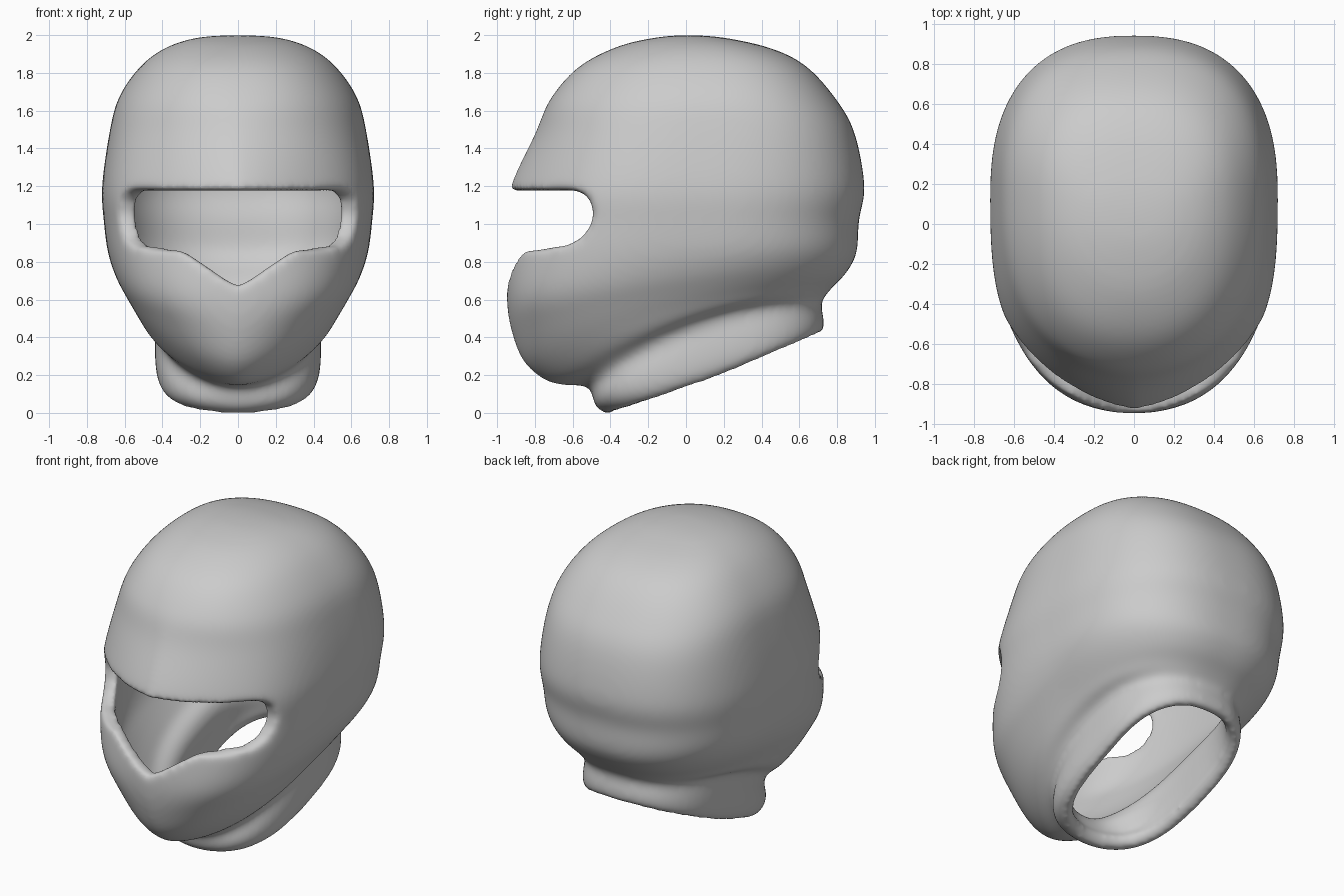
import bpy, bmesh, math

if "Cube" in bpy.data.objects:
    bpy.data.objects.remove(bpy.data.objects["Cube"])

# Shell rings, crown to collar:
# front y, front z, back y, back z, half width, front roundness, side arch, front point
RINGS = [
    (0.02, 2.00, 0.04, 2.00, 0.01, 2.0, 0, 0),
    (-0.14, 1.99, 0.21, 1.985, 0.21, 2.2, 0, 0),
    (-0.36, 1.94, 0.45, 1.93, 0.38, 2.2, 0, 0),
    (-0.57, 1.83, 0.63, 1.84, 0.515, 2.3, 0, 0),
    (-0.72, 1.66, 0.78, 1.68, 0.63, 2.4, 0, 0.04),
    (-0.80, 1.48, 0.89, 1.49, 0.68, 2.6, 0, 0.12),
    (-0.935, 1.19, 0.945, 1.20, 0.72, 2.7, 0, 0.22),
    (-0.94, 1.00, 0.915, 1.02, 0.71, 2.7, 0, 0.18),
    (-0.945, 0.80, 0.91, 0.90, 0.69, 2.7, 0, 0.08),
    (-0.95, 0.60, 0.895, 0.82, 0.65, 2.7, 0.02, 0.05),
    (-0.925, 0.43, 0.84, 0.73, 0.60, 2.5, 0.06, 0.09),
    (-0.855, 0.26, 0.77, 0.66, 0.55, 2.3, 0.10, 0.12),
    (-0.71, 0.155, 0.73, 0.61, 0.505, 2.3, 0.12, 0.12),
    (-0.52, 0.14, 0.71, 0.58, 0.435, 2.5, 0.12, 0.03),
    (-0.495, 0.08, 0.73, 0.50, 0.44, 2.9, 0.06, 0),
    (-0.475, 0.025, 0.73, 0.44, 0.435, 2.9, 0, 0.03),
    (-0.40, -0.015, 0.70, 0.405, 0.40, 2.8, -0.02, 0.06),
]
SEG, STEPS, BACK = 80, 6, 2.45


def catmull(p0, p1, p2, p3, t):
    return [0.5 * (2*b + (c - a)*t + (2*a - 5*b + 4*c - d)*t*t + (3*b - a - 3*c + d)*t**3)
            for a, b, c, d in zip(p0, p1, p2, p3)]


def ring_points(r):
    yf, zf, yb, zb, w, nf, arch, point = r
    cy = yf + 0.57 * (yb - yf)
    pts = []
    for i in range(SEG):
        a = 2 * math.pi * i / SEG
        c, s = math.cos(a), math.sin(a)
        n = BACK if c > 0 else nf
        u = abs(s) ** (2 / n)
        y = cy + (yb - cy if c > 0 else cy - yf) * math.copysign(abs(c) ** (2 / n), c)
        if c < 0:  # soft ridge down the middle of the face
            y += point * max(0, math.hypot(u, 0.063) - 0.063) * (1 - u ** 3)
        t = (y - yf) / (yb - yf)
        pts.append((w * math.copysign(u, s), y, zf + (zb - zf) * t + arch * 4 * t * (1 - t)))
    return pts


def to_object(bm, name):
    bmesh.ops.recalc_face_normals(bm, faces=bm.faces)
    me = bpy.data.meshes.new(name)
    bm.to_mesh(me)
    bm.free()
    ob = bpy.data.objects.new(name, me)
    bpy.context.collection.objects.link(ob)
    return ob


def bridge(bm, a, b):
    for i in range(len(a)):
        j = (i + 1) % len(a)
        bm.faces.new((a[i], b[i], b[j], a[j]))


def prism(name, outline, place, lo, hi):
    """Extrude a 2D outline between lo and hi along the remaining axis."""
    bm = bmesh.new()
    a, b = ([bm.verts.new(place(p, d)) for p in outline] for d in (lo, hi))
    bm.faces.new(a)
    bm.faces.new(b[::-1])
    bridge(bm, a, b)
    ob = to_object(bm, name)
    ob.hide_render = True
    ob.hide_set(True)
    return ob


# Helmet shell: smooth loft through the rings
bm = bmesh.new()
last = len(RINGS) - 1
loops = []
for k in range(last):
    p = [RINGS[min(max(k + o, 0), last)] for o in (-1, 0, 1, 2)]
    loops += [ring_points(catmull(*p, s / STEPS)) for s in range(STEPS)]
loops.append(ring_points(RINGS[-1]))
loops = [[bm.verts.new(q) for q in loop] for loop in loops]
bm.faces.new(loops[0])
for a, b in zip(loops, loops[1:]):
    bridge(bm, a, b)
helmet = to_object(bm, "helmet_shell")

# Eye opening: side notch plus the mirrored V dip in the chin guard
notch = prism("eye_notch_cutter",
              [(-1.3, 1.175), (-0.58, 1.175), (-0.53, 1.155), (-0.50, 1.11), (-0.49, 1.05),
               (-0.505, 0.99), (-0.55, 0.93), (-0.62, 0.89), (-0.80, 0.86), (-1.3, 0.85)],
              lambda p, d: (d, p[0], p[1]), -1, 1)
half = [(0.05, 0.695), (0.18, 0.785), (0.27, 0.845), (0.36, 0.885), (0.2, 1.05)]
dip = prism("chin_dip_cutter",
            [(0, 0.675)] + half + [(-x, z) for x, z in reversed(half)],
            lambda p, d: (p[0], d, p[1]), -1.3, -0.5)

# Wall thickness, cuts and soft rolled rims
m = helmet.modifiers.new("wall", 'SOLIDIFY')
m.thickness, m.offset = 0.09, -1


def remesh(size, rounds):
    r = helmet.modifiers.new("remesh", 'REMESH')
    r.mode, r.voxel_size, r.use_smooth_shade = 'VOXEL', size, True
    s = helmet.modifiers.new("soften", 'SMOOTH')
    s.factor, s.iterations = 0.5, rounds


remesh(0.02, 6)
for cutter in (notch, dip):
    m = helmet.modifiers.new("cut", 'BOOLEAN')
    m.operation, m.solver, m.object = 'DIFFERENCE', 'EXACT', cutter
remesh(0.0165, 22)
